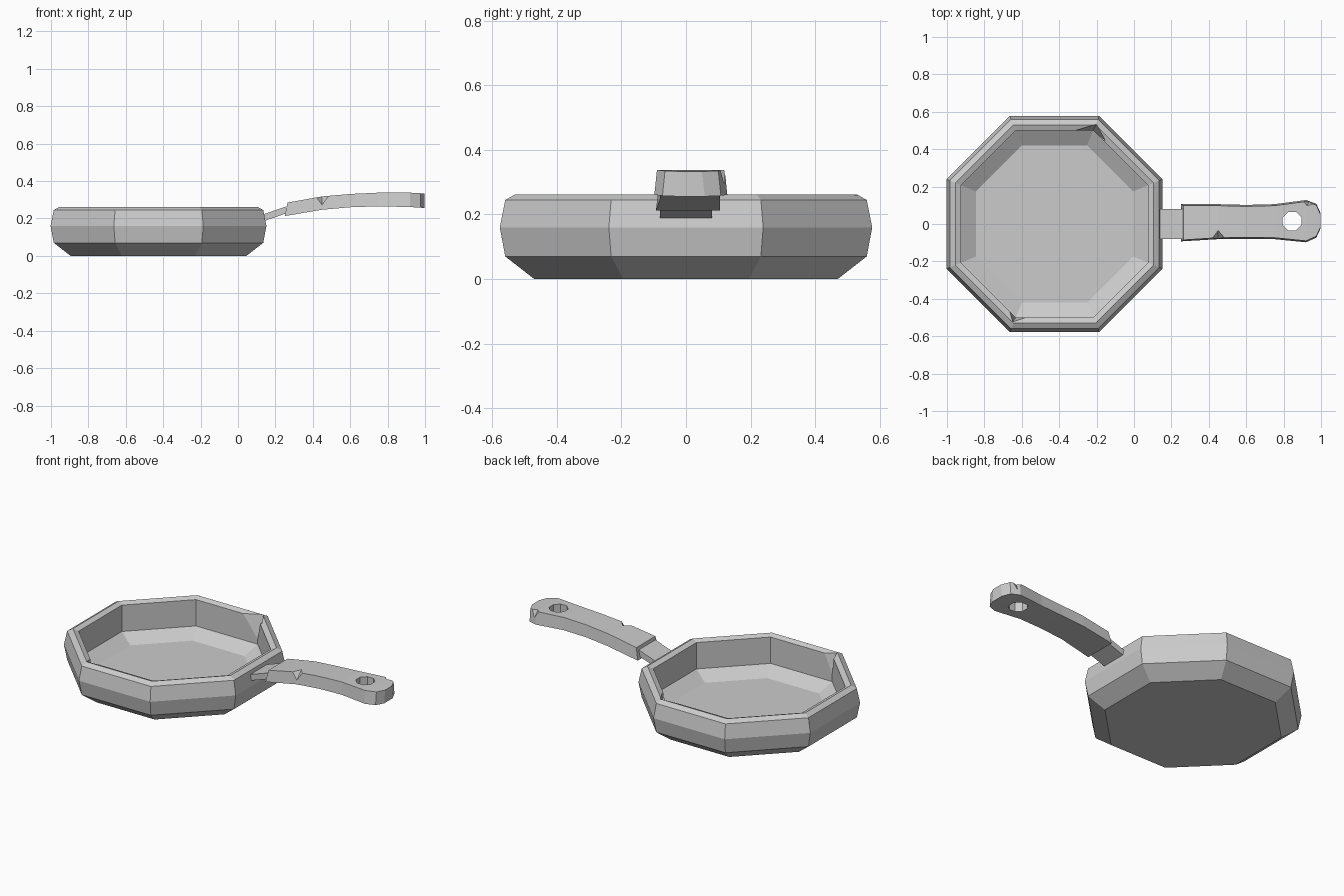
import bpy, bmesh, math
from mathutils import Vector

cube = bpy.data.objects.get("Cube")
if cube:
    bpy.data.objects.remove(cube, do_unlink=True)

metal = bpy.data.materials.new("light_grey")
metal.use_nodes = True
GREY = (0.6, 0.6, 0.6, 1)
metal.diffuse_color = GREY
metal.node_tree.nodes["Principled BSDF"].inputs["Base Color"].default_value = GREY


def finish(name, bm):
    bmesh.ops.recalc_face_normals(bm, faces=bm.faces[:])
    mesh = bpy.data.meshes.new(name)
    bm.to_mesh(mesh)
    bm.free()
    mesh.materials.append(metal)
    obj = bpy.data.objects.new(name, mesh)
    bpy.context.collection.objects.link(obj)
    return obj


def loft(name, rings):
    """Skin a row of equal vertex rings and close both ends."""
    bm = bmesh.new()
    rows = [[bm.verts.new(p) for p in ring] for ring in rings]
    n = len(rows[0])
    for a, b in zip(rows, rows[1:]):
        for i in range(n):
            j = (i + 1) % n
            bm.faces.new((a[i], a[j], b[j], b[i]))
    bm.faces.new(rows[0])
    bm.faces.new(rows[-1])
    return finish(name, bm)


def hull(name, points):
    bm = bmesh.new()
    for p in points:
        bm.verts.new(p)
    bmesh.ops.convex_hull(bm, input=bm.verts[:])
    return finish(name, bm)


def cut(obj, cutter):
    mod = obj.modifiers.new("cut", "BOOLEAN")
    mod.operation = "DIFFERENCE"
    mod.solver = "EXACT"
    mod.object = cutter
    bpy.context.view_layer.objects.active = obj
    bpy.ops.object.modifier_apply(modifier=mod.name)
    bpy.data.objects.remove(cutter, do_unlink=True)


def octagon(cx, cy, apothem, z):
    r = apothem / math.cos(math.pi / 8)
    angles = [math.pi / 8 + k * math.pi / 4 for k in range(8)]
    return [(cx + r * math.cos(a), cy + r * math.sin(a), z) for a in angles]


# Pan body: outside wall, rim, inside wall and floor (apothem, height)
profile = [(0.47, 0.0), (0.56, 0.07), (0.577, 0.16), (0.56, 0.245),
           (0.53, 0.262), (0.50, 0.25), (0.50, 0.09), (0.42, 0.04)]
pan = loft("pan_body", [octagon(-0.425, 0, a, z) for a, z in profile])

# Chips in two inner rim corners
cut(pan, hull("rim_chip_large", [(-0.33, 0.50, 0.27), (-0.145, 0.44, 0.27), (-0.2, 0.535, 0.27),
                                 (-0.218, 0.50, 0.12), (-0.27, 0.40, 0.3)]))
cut(pan, hull("rim_chip_small", [(-0.67, -0.46, 0.27), (-0.57, -0.50, 0.27), (-0.65, -0.525, 0.27),
                                 (-0.632, -0.50, 0.14), (-0.58, -0.42, 0.3)]))


# Neck joining the pan to the grip
def neck_ring(x, bottom, top):
    return [(x, -0.08, bottom), (x, 0.08, bottom), (x, 0.08, top), (x, -0.08, top)]


loft("handle_neck", [neck_ring(0.135, 0.185, 0.222), neck_ring(0.28, 0.235, 0.272)])


# Grip: sections of x, right edge, left edge, bottom, top; slightly wider below
def grip_ring(x, right, left, bottom, top, lean=0):
    flare = 0.008
    return [(x - lean, right - flare, bottom), (x - lean, left + flare, bottom),
            (x, left, top), (x, right, top)]


grip = loft("handle_grip", [
    grip_ring(0.265, -0.085, 0.098, 0.213, 0.285, 0.015),
    grip_ring(0.45, -0.073, 0.098, 0.247, 0.318),
    grip_ring(0.60, -0.072, 0.094, 0.260, 0.331),
    grip_ring(0.75, -0.073, 0.098, 0.265, 0.338),
    grip_ring(0.92, -0.090, 0.120, 0.261, 0.338),
    grip_ring(0.975, -0.065, 0.100, 0.258, 0.335),
    grip_ring(0.998, -0.015, 0.050, 0.256, 0.333)])

# Hanging hole
cut(grip, loft("hole_cutter", [octagon(0.845, 0.015, 0.05, z) for z in (0.1, 0.5)]))

# Dents in the grip edges
cut(grip, hull("grip_dent", [(0.405, -0.08, 0.325), (0.50, -0.08, 0.335), (0.45, -0.03, 0.323),
                             (0.45, -0.08, 0.27), (0.45, -0.13, 0.36)]))
cut(grip, hull("tip_dent", [(0.90, 0.122, 0.343), (0.97, 0.108, 0.343), (0.925, 0.095, 0.343),
                            (0.935, 0.118, 0.295), (0.95, 0.16, 0.36)]))
